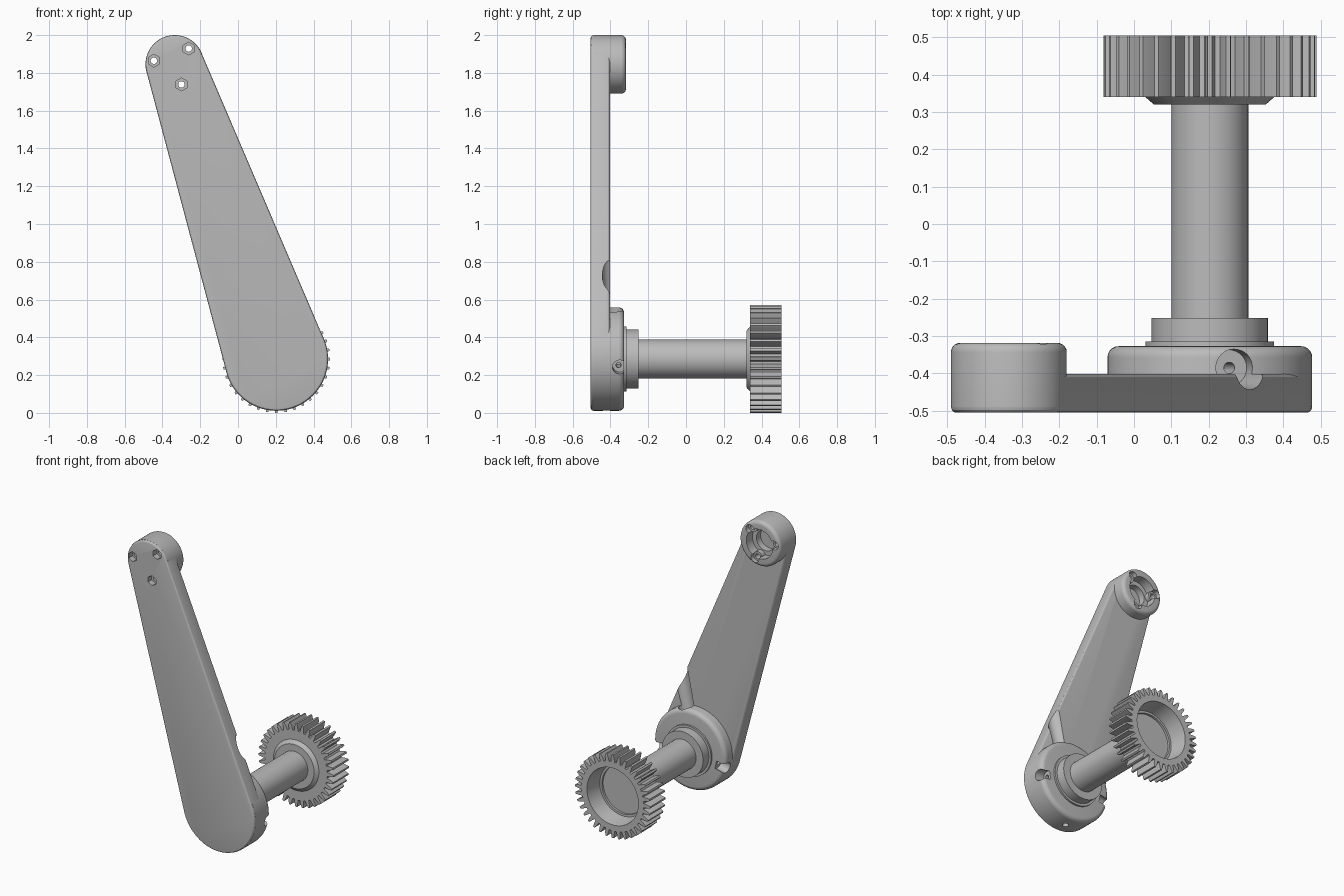
import bpy, bmesh
from math import sin, cos, pi, radians, acos, atan2, hypot
from mathutils import Vector

if "Cube" in bpy.data.objects:
    bpy.data.objects.remove(bpy.data.objects["Cube"])

gray = bpy.data.materials.new("machined gray")
gray.use_nodes = True
COLOR = (0.5, 0.5, 0.5, 1)
gray.diffuse_color = COLOR
for node in gray.node_tree.nodes:
    if node.type == 'BSDF_PRINCIPLED':
        node.inputs["Base Color"].default_value = COLOR

TOP = (-0.335, 1.845)      # centre of the small arm end (x, z)
AXLE = (0.203, 0.285)      # centre of the shaft and gear
TOP_R, LOW_R = 0.155, 0.274


def finish(name, bm):
    bmesh.ops.recalc_face_normals(bm, faces=bm.faces)
    mesh = bpy.data.meshes.new(name)
    bm.to_mesh(mesh)
    bm.free()
    mesh.materials.append(gray)
    obj = bpy.data.objects.new(name, mesh)
    bpy.context.collection.objects.link(obj)
    return obj


def activate(obj):
    bpy.ops.object.select_all(action='DESELECT')
    obj.select_set(True)
    bpy.context.view_layer.objects.active = obj


def prism(name, outline, y0, y1):
    """Extrude an (x, z) outline along y."""
    bm = bmesh.new()
    face = bm.faces.new([bm.verts.new((x, y0, z)) for x, z in outline])
    out = bmesh.ops.extrude_face_region(bm, geom=[face])
    verts = [g for g in out["geom"] if isinstance(g, bmesh.types.BMVert)]
    bmesh.ops.translate(bm, verts=verts, vec=(0, y1 - y0, 0))
    return finish(name, bm)


def lathe(name, center, profile, steps=72):
    """Spin (radius, y) points around an axis along y."""
    bm = bmesh.new()
    cx, cz = center
    verts = [bm.verts.new((cx + r, y, cz)) for r, y in profile]
    edges = [bm.edges.new(pair) for pair in zip(verts, verts[1:])]
    bmesh.ops.spin(bm, geom=verts + edges, cent=(cx, 0, cz), axis=(0, 1, 0),
                   angle=2 * pi, steps=steps)
    bmesh.ops.remove_doubles(bm, verts=bm.verts, dist=1e-5)
    return finish(name, bm)


def rod(name, start, end, r0, r1, sides=32):
    """Cylinder or cone between two points."""
    start, end = Vector(start), Vector(end)
    axis = end - start
    bm = bmesh.new()
    bmesh.ops.create_cone(bm, cap_ends=True, segments=sides, radius1=r0,
                          radius2=r1, depth=axis.length)
    turn = axis.to_track_quat('Z', 'Y').to_matrix().to_4x4()
    turn.translation = (start + end) / 2
    bmesh.ops.transform(bm, matrix=turn, verts=bm.verts)
    return finish(name, bm)


def radial(angle, d0, d1, y, r0, r1):
    """Cutter pointing out from the axle."""
    a = radians(angle)
    at = lambda d: (AXLE[0] + d * cos(a), y, AXLE[1] + d * sin(a))
    return rod("cutter", at(d0), at(d1), r0, r1)


def cut(obj, cutters):
    activate(obj)
    for cutter in cutters:
        mod = obj.modifiers.new("cut", 'BOOLEAN')
        mod.operation, mod.solver, mod.object = 'DIFFERENCE', 'EXACT', cutter
        bpy.ops.object.modifier_apply(modifier=mod.name)


def rounded(radius, y0, y1, soft):
    """Profile of a disc whose back rim is rounded."""
    arc = [(radius - soft + soft * cos(t * pi / 10), y1 - soft + soft * sin(t * pi / 10))
           for t in range(6)]
    return [(0, y0), (radius, y0)] + arc + [(0, y1)]


# Arm plate: two arcs joined by their common tangents
dx, dz = TOP[0] - AXLE[0], TOP[1] - AXLE[1]
low, high = LOW_R - 0.0007, TOP_R - 0.0007
lean = atan2(dz, dx)
spread = acos((low - high) / hypot(dx, dz))
outline = []
for i in range(33):
    a = lean - spread + 2 * spread * i / 32
    outline.append((TOP[0] + high * cos(a), TOP[1] + high * sin(a)))
for i in range(49):
    a = lean + spread + (2 * pi - 2 * spread) * i / 48
    outline.append((AXLE[0] + low * cos(a), AXLE[1] + low * sin(a)))
arm = prism("arm", outline, -0.505, -0.402)
bevel = arm.modifiers.new("soft rim", 'BEVEL')
bevel.width, bevel.segments, bevel.angle_limit = 0.014, 3, radians(40)
activate(arm)
bpy.ops.object.modifier_apply(modifier=bevel.name)

# Raised round ends on the back of the arm
top_hub = lathe("top_hub", TOP, rounded(TOP_R, -0.49, -0.318, 0.025))
lower_boss = lathe("lower_boss", AXLE, rounded(LOW_R, -0.49, -0.327, 0.03))

# Stepped bore in the top hub
bore = lathe("cutter", TOP, [(0, -0.43), (0.07, -0.43), (0.07, -0.385), (0.1, -0.385),
                             (0.1, -0.29), (0, -0.29)])
hub_cutters = [bore]
lugs, screw_cutters = [], []
for angle in (170, 48.5, 288.5):
    a = radians(angle)
    x, z = TOP[0] + 0.112 * cos(a), TOP[1] + 0.112 * sin(a)
    # Hexagonal nut pocket in front, screw hole through, clearance at the back
    screw_cutters.append(rod("cutter", (x, -0.55, z), (x, -0.465, z), 0.034, 0.034, 6))
    screw_cutters.append(rod("cutter", (x, -0.56, z), (x, -0.25, z), 0.017, 0.017, 24))
    hub_cutters.append(rod("cutter", (x, -0.35, z), (x, -0.27, z), 0.03, 0.03))
    lugs.append(rod("screw_lug", (x, -0.44, z), (x, -0.351, z), 0.033, 0.033))

# Clamp screw notches around the boss and the long access groove on the arm
groove = radial(76, 0.215, 0.72, -0.385, 0.048, 0.07)
boss_cutters = [groove]
for angle in (-9, 193):
    boss_cutters.append(radial(angle, 0.205, 0.4, -0.352, 0.037, 0.037))
    boss_cutters.append(radial(angle, 0.1, 0.3, -0.357, 0.014, 0.014))
boss_cutters.append(radial(76, 0.1, 0.3, -0.385, 0.015, 0.015))
rim_hole = radial(270, 0.2, 0.35, -0.42, 0.02, 0.02)
boss_cutters.append(rim_hole)

cut(top_hub, hub_cutters + screw_cutters)
cut(lower_boss, boss_cutters)
cut(arm, [bore, groove, rim_hole] + screw_cutters)
for lug in lugs:
    cut(lug, screw_cutters)

# Shaft with its collar and seat flange
flange = lathe("seat_flange", AXLE, [(0, -0.35), (0.172, -0.35), (0.172, -0.315), (0, -0.315)])
collar = lathe("collar", AXLE, [(0, -0.33), (0.156, -0.33), (0.156, -0.252), (0, -0.252)])
shaft = lathe("shaft", AXLE, [(0, -0.3), (0.103, -0.3), (0.103, 0.36), (0, 0.36)])
gear_hub = lathe("gear_hub", AXLE, [(0, 0.32), (0.15, 0.32), (0.174, 0.341), (0.174, 0.35), (0, 0.35)])

# Spur gear, hollowed from the back
TEETH = 36
pitch = 2 * pi / TEETH
tooth = [(-0.34, 0.236), (-0.25, 0.262), (-0.12, 0.285),
         (0.12, 0.285), (0.25, 0.262), (0.34, 0.236)]
teeth = []
for i in range(TEETH):
    for offset, r in tooth:
        a = (i + offset) * pitch
        teeth.append((AXLE[0] + r * cos(a), AXLE[1] + r * sin(a)))
gear = prism("gear", teeth, 0.34, 0.505)
hollow = lathe("cutter", AXLE, [(0, 0.375), (0.163, 0.375), (0.163, 0.39), (0.178, 0.39),
                                (0.197, 0.52), (0, 0.52)])
cut(gear, [hollow])

# Remove the cutters, then smooth the curved faces
for obj in list(bpy.data.objects):
    if obj.name.startswith("cutter"):
        bpy.data.objects.remove(obj)
for obj in [arm, top_hub, lower_boss, flange, collar, shaft, gear_hub, gear] + lugs:
    activate(obj)
    bpy.ops.object.shade_smooth_by_angle(angle=radians(28))
